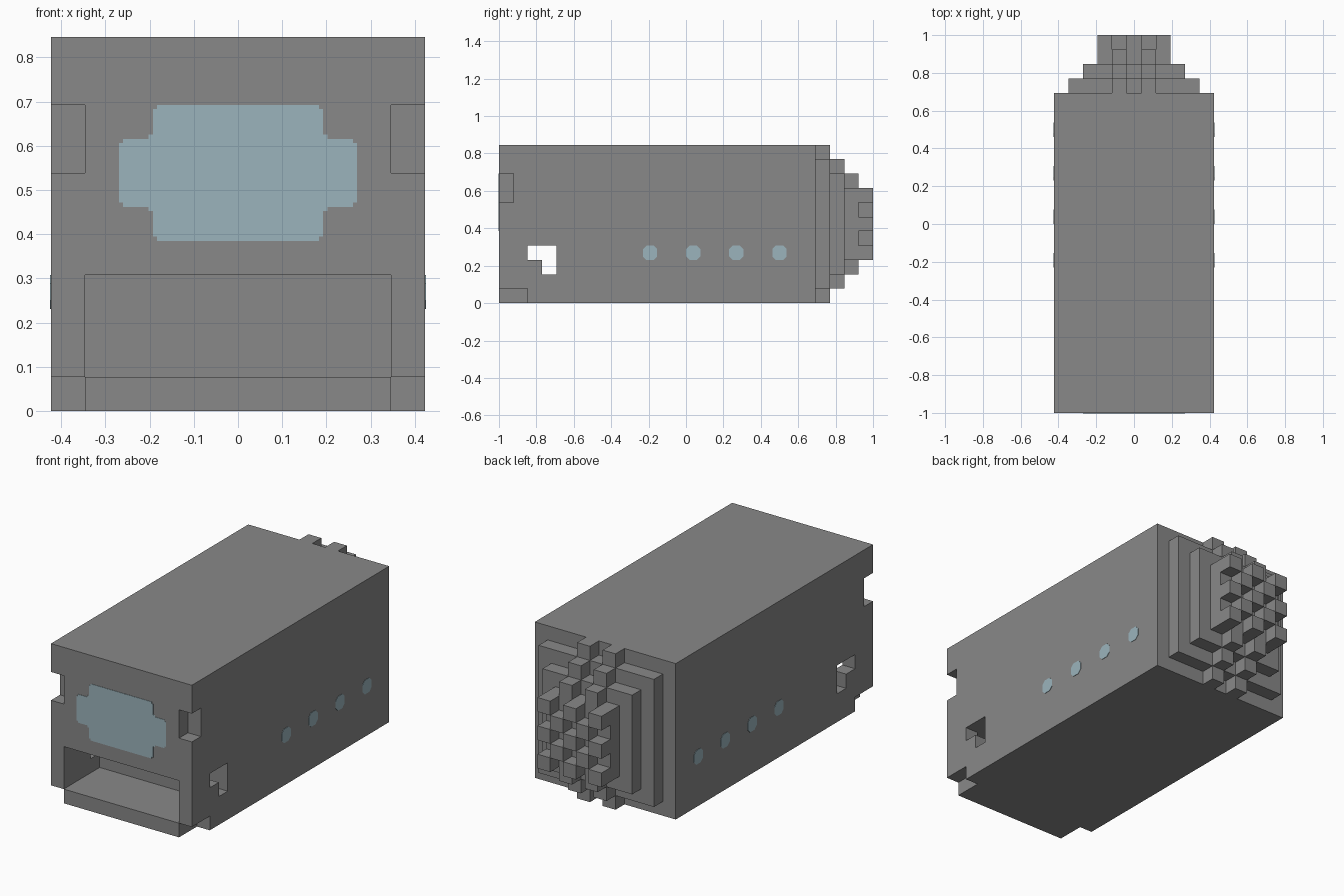
import bpy
import bmesh
from mathutils import Vector

U = 2 / 26           # one block
W, L, H = 11, 26, 11  # overall size in blocks
BODY = 22            # length of the plain body in blocks

if "Cube" in bpy.data.objects:
    bpy.data.objects.remove(bpy.data.objects["Cube"], do_unlink=True)


def material(name, rgb):
    m = bpy.data.materials.new(name)
    m.use_nodes = True
    m.diffuse_color = (*rgb, 1)
    m.node_tree.nodes["Principled BSDF"].inputs["Base Color"].default_value = (*rgb, 1)
    return m


grey = material("stone_grey", (0.246, 0.246, 0.246))
blue = material("pale_blue_glass", (0.33, 0.456, 0.503))


def place(x, y, z):
    """Block coordinates to model space."""
    return Vector((x - W / 2, y - L / 2, z)) * U


def finish(name, bm, mat):
    bmesh.ops.recalc_face_normals(bm, faces=bm.faces)
    mesh = bpy.data.meshes.new(name)
    bm.to_mesh(mesh)
    bm.free()
    mesh.materials.append(mat)
    ob = bpy.data.objects.new(name, mesh)
    bpy.context.collection.objects.link(ob)
    return ob


def blocks(name, boxes, mat=grey):
    """One object made of boxes, each given by two opposite corners."""
    bm = bmesh.new()
    for lo, hi in boxes:
        a, b = place(*lo), place(*hi)
        verts = bmesh.ops.create_cube(bm, size=1)["verts"]
        for v in verts:
            v.co = (a + b) / 2 + v.co * (b - a)
    return finish(name, bm, mat)


def plate(name, outline, mat, thickness=0.004):
    """Thin plate from a flat outline, pushed out along its first-face normal."""
    bm = bmesh.new()
    points, outward = outline
    face = bm.faces.new([bm.verts.new(p) for p in points])
    out = bmesh.ops.extrude_face_region(bm, geom=[face])["geom"]
    for v in out:
        if isinstance(v, bmesh.types.BMVert):
            v.co += outward * thickness
    return finish(name, bm, mat)


def mirrored(quarter):
    """Full closed outline from the quarter with both coordinates positive."""
    right = quarter + [(x, -y) for x, y in reversed(quarter)]
    return right + [(-x, y) for x, y in reversed(right)]


# Body with its openings cut out
body = blocks("body", [((0, 0, 0), (W, BODY, H))])
cuts = [
    ((1, -1, 1), (10, 4, 4)),      # front mouth
    ((-1, 3, 2), (12, 4, 4)),      # side openings, tall part
    ((-1, 2, 3), (12, 3, 4)),      # side openings, step
]
for x0, x1 in ((-1, 1), (10, 12)):
    cuts.append(((x0, -1, 7), (x1, 1, 9)))    # upper corner notches
    cuts.append(((x0, -1, -1), (x1, 2, 1)))   # lower corner notches
for box in cuts:
    cutter = blocks("cutter", [box])
    cutter.hide_render = True
    mod = body.modifiers.new("cut", "BOOLEAN")
    mod.operation = "DIFFERENCE"
    mod.solver = "EXACT"
    mod.object = cutter
    bpy.context.view_layer.objects.active = body
    bpy.ops.object.modifier_apply(modifier=mod.name)
    bpy.data.objects.remove(cutter, do_unlink=True)

# Stepped back plates, each with pairs of studs above and below
for step in (1, 2, 3):
    y = BODY + step - 1
    top = H - step
    blocks(f"back_step_{step}", [((step, y, step), (W - step, y + 1, top))])
    blocks(f"edge_studs_{step}", [
        ((x, y, z), (x + 1, y + 1, z + 1)) for x in (4, 6) for z in (step - 1, top)])

# Checkered studs on the last step
blocks("back_studs", [
    ((x, L - 1, z), (x + 1, L, z + 1))
    for x in range(3, 8) for z in range(3, 8) if (x + z) % 2 == 0])

# Front window with notched corners
p = 1 / 8
quarter = [(2.5 - p, 2), (2.5 - p, 2 - p), (2.5, 2 - p), (2.5, 1 + p), (2.5 + p, 1 + p),
           (2.5 + p, 1), (3.5 - p, 1), (3.5 - p, 1 - p), (3.5, 1 - p)]
front = [place(W / 2 + x, 0, 7 + z) for x, z in mirrored(quarter)]
plate("front_window", (front, Vector((0, -1, 0))), blue, 0.002)

# Row of round side lights
for side, x, sign in (("left", W, 1), ("right", 0, -1)):
    for i in range(4):
        pts = mirrored([(0.25, 0.5), (0.5, 0.25)])
        ring = [place(x, 10.5 + 3 * i + a, 3.5 + b) for a, b in pts]
        plate(f"{side}_light_{i + 1}", (ring, Vector((sign, 0, 0))), blue, 0.002)
